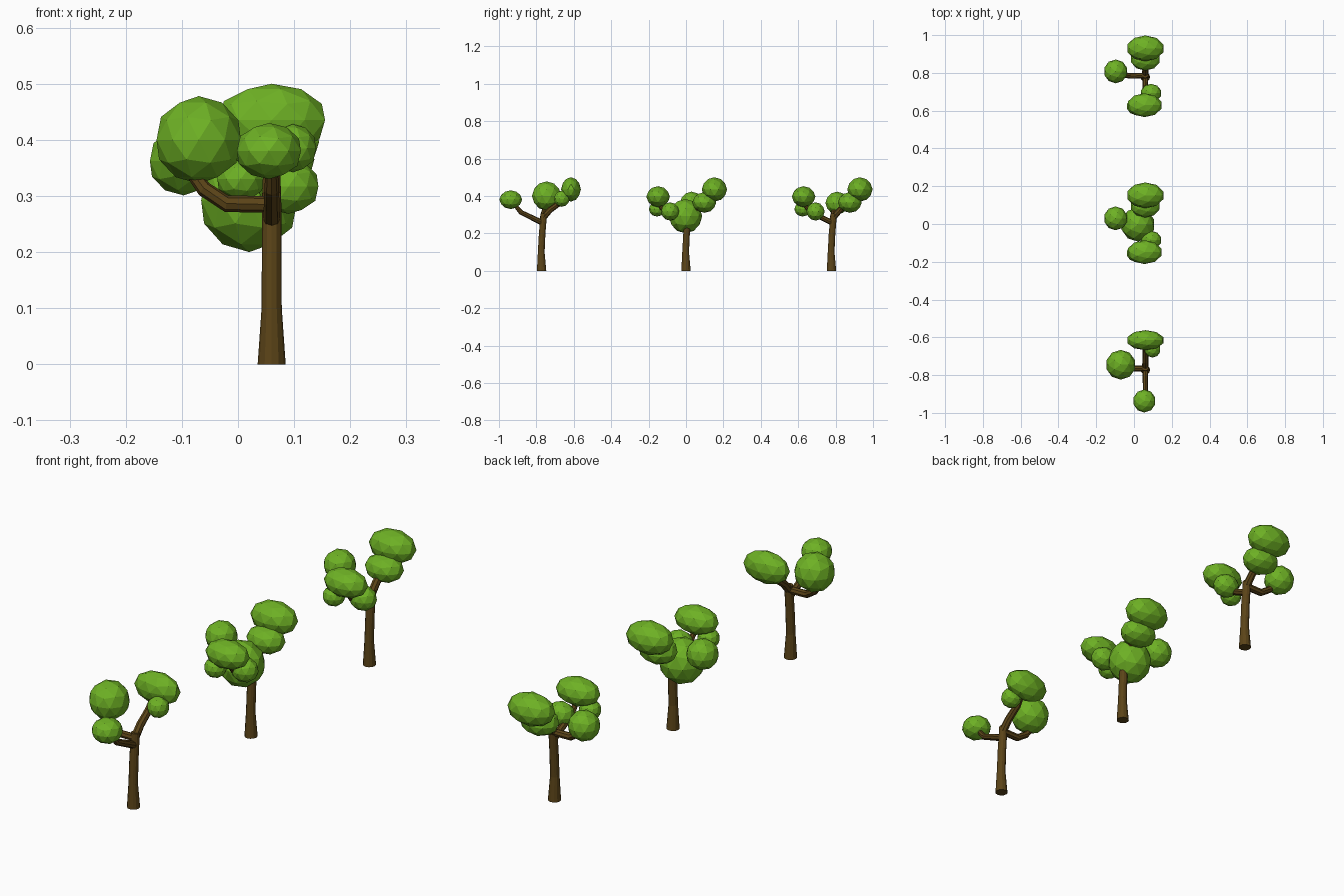
import bpy, bmesh
from mathutils import Vector

if "Cube" in bpy.data.objects:
    bpy.data.objects.remove(bpy.data.objects["Cube"])


def material(name, color):
    m = bpy.data.materials.new(name)
    m.diffuse_color = color
    m.use_nodes = True
    m.node_tree.nodes["Principled BSDF"].inputs["Base Color"].default_value = m.diffuse_color
    return m


BARK = material("bark", (0.105, 0.058, 0.009, 1))
LEAF = material("leaf", (0.155, 0.44, 0.018, 1))


def finish(bm, name, mat):
    me = bpy.data.meshes.new(name)
    bmesh.ops.recalc_face_normals(bm, faces=bm.faces)
    bm.to_mesh(me)
    bm.free()
    me.materials.append(mat)
    ob = bpy.data.objects.new(name, me)
    bpy.context.collection.objects.link(ob)
    return ob


def limb(name, points, radii, sides, oy):
    """Tapered flat-faced tube swept along a short path."""
    bm = bmesh.new()
    pts = [Vector(p) + Vector((0, oy, 0)) for p in points]
    rings = []
    for i, (p, r) in enumerate(zip(pts, radii)):
        d = (pts[min(i + 1, len(pts) - 1)] - pts[max(i - 1, 0)]).normalized()
        if i == 0 and name.startswith("trunk"):
            d = Vector((0, 0, 1))
        q = Vector((0, 0, 1)).rotation_difference(d).to_matrix().to_4x4()
        q.translation = p
        rings.append(bmesh.ops.create_circle(
            bm, segments=sides, radius=r, matrix=q)["verts"])
    for a, b in zip(rings, rings[1:]):
        for k in range(sides):
            n = (k + 1) % sides
            bm.faces.new((a[k], a[n], b[n], b[k]))
    bm.faces.new(rings[0])
    bm.faces.new(rings[-1])
    return finish(bm, name, BARK)


def leaf_clump(name, centre, size, oy):
    bm = bmesh.new()
    bmesh.ops.create_icosphere(bm, subdivisions=2, radius=1)
    bmesh.ops.scale(bm, vec=size, verts=bm.verts)
    bmesh.ops.translate(bm, vec=(centre[0], centre[1] + oy, centre[2]), verts=bm.verts)
    return finish(bm, name, LEAF)


# Leaf clumps relative to each tree's base: (centre, radii)
full_crown = [
    ((0.06, 0.152, 0.435), (0.10, 0.068, 0.065)),
    ((0.06, 0.098, 0.365), (0.08, 0.064, 0.055)),
    ((-0.097, 0.03, 0.362), (0.063, 0.063, 0.061)),
    ((0.056, -0.149, 0.396), (0.093, 0.063, 0.056)),
    ((0.005, -0.155, 0.33), (0.044, 0.044, 0.040)),
    ((0.09, -0.085, 0.317), (0.056, 0.049, 0.049)),
]
sparse_crown = [
    ((0.06, 0.157, 0.435), (0.10, 0.053, 0.065)),
    ((0.098, 0.108, 0.385), (0.043, 0.043, 0.043)),
    ((-0.07, 0.027, 0.40), (0.079, 0.079, 0.078)),
    ((0.055, -0.165, 0.38), (0.06, 0.061, 0.05)),
]
heart = [((0.02, -0.003, 0.292), (0.09, 0.09, 0.092))]

trees = [("front", -0.772, sparse_crown),
         ("middle", 0.0, full_crown + heart),
         ("back", 0.778, full_crown)]

for label, oy, crown in trees:
    # trunk with a flared foot
    limb(f"trunk_{label}",
         [(0.06, 0, 0), (0.06, -0.002, 0.10), (0.06, 0.003, 0.20), (0.06, 0.012, 0.305)],
         [0.025, 0.018, 0.0175, 0.017], 12, oy)
    # three branches
    limb(f"rear_branch_{label}",
         [(0.06, 0.01, 0.285), (0.06, 0.045, 0.325), (0.06, 0.10, 0.365), (0.06, 0.14, 0.42)],
         [0.017, 0.016, 0.015, 0.011], 8, oy)
    limb(f"front_branch_{label}",
         [(0.06, 0.008, 0.255), (0.06, -0.05, 0.283), (0.06, -0.11, 0.312), (0.06, -0.15, 0.36)],
         [0.015, 0.014, 0.013, 0.010], 8, oy)
    limb(f"side_branch_{label}",
         [(0.06, 0.008, 0.285), (-0.02, 0.006, 0.286), (-0.06, 0.012, 0.312), (-0.085, 0.02, 0.345)],
         [0.015, 0.015, 0.014, 0.011], 8, oy)
    # foliage
    for i, (c, s) in enumerate(crown):
        leaf_clump(f"leaves_{label}_{i + 1}", c, s, oy)
